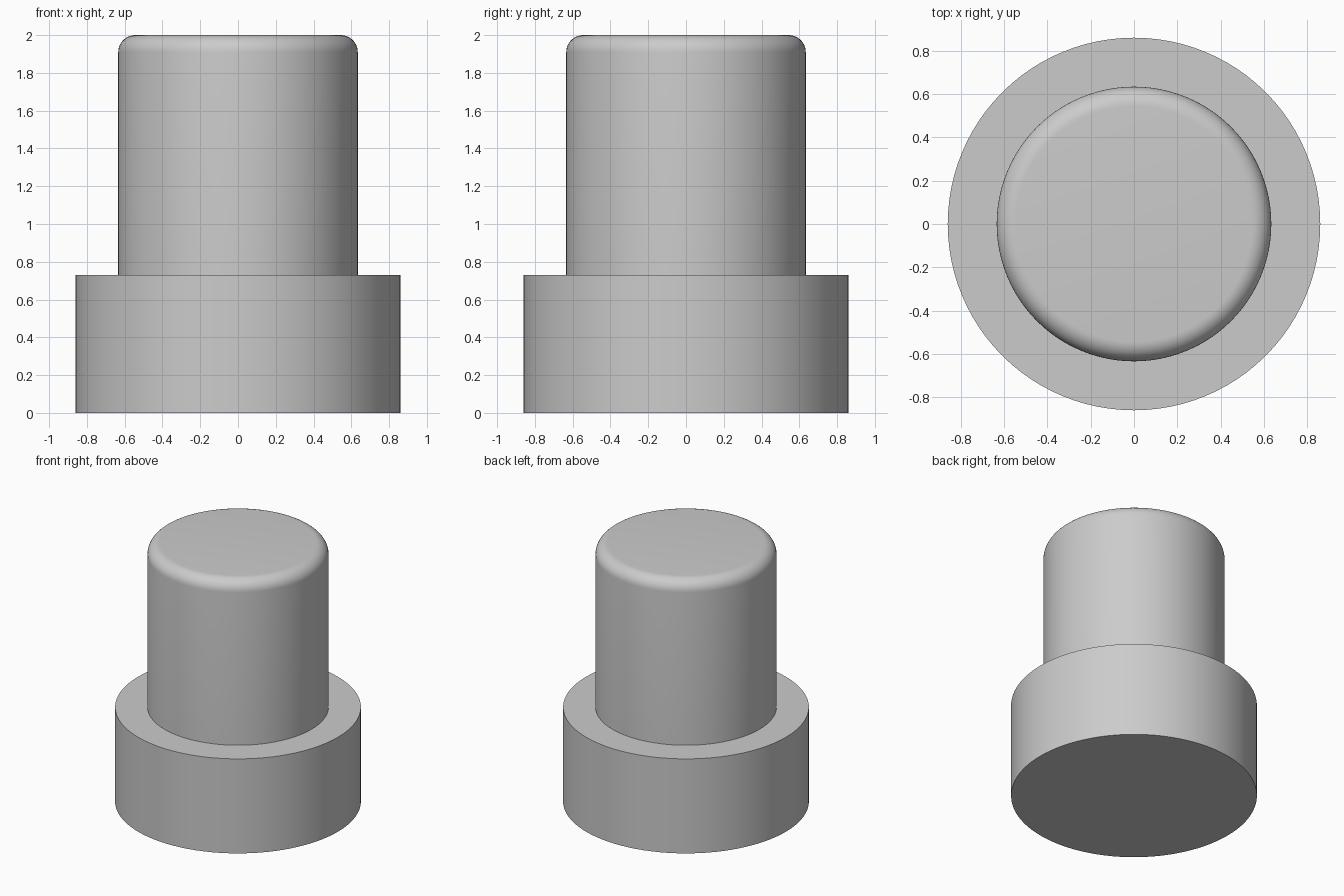
import bpy
import math

cube = bpy.data.objects.get("Cube")
if cube:
    bpy.data.objects.remove(cube, do_unlink=True)

BASE_R, BASE_H = 0.86, 0.73
STEM_R, TOP, ROUND = 0.634, 2.0, 0.09
SIDES = 96

grey = bpy.data.materials.new("light_grey")
grey.use_nodes = True
colour = (0.6, 0.6, 0.6, 1)
grey.diffuse_color = colour
grey.node_tree.nodes["Principled BSDF"].inputs["Base Color"].default_value = colour


def lathe(name, profile):
    """Revolve a (radius, z) profile around z; the ends become flat caps."""
    verts, faces = [], []
    for r, z in profile:
        for i in range(SIDES):
            a = math.tau * i / SIDES
            verts.append((r * math.cos(a), r * math.sin(a), z))
    for k in range(len(profile) - 1):
        for i in range(SIDES):
            j = (i + 1) % SIDES
            lo, hi = k * SIDES, (k + 1) * SIDES
            faces.append((lo + i, lo + j, hi + j, hi + i))
    last = (len(profile) - 1) * SIDES
    faces.append(tuple(reversed(range(SIDES))))
    faces.append(tuple(range(last, last + SIDES)))
    mesh = bpy.data.meshes.new(name)
    mesh.from_pydata(verts, [], faces)
    mesh.materials.append(grey)
    obj = bpy.data.objects.new(name, mesh)
    bpy.context.collection.objects.link(obj)
    bpy.ops.object.select_all(action="DESELECT")
    obj.select_set(True)
    bpy.context.view_layer.objects.active = obj
    bpy.ops.object.shade_smooth_by_angle(angle=math.radians(30))
    return obj


# One stepped body: wide collar, narrower stem, rounded top edge
STEPS = 10
rounded = []
for s in range(STEPS + 1):
    a = math.pi / 2 * s / STEPS
    rounded.append((STEM_R - ROUND + ROUND * math.cos(a),
                    TOP - ROUND + ROUND * math.sin(a)))

lathe("stepped_plug", [(BASE_R, 0), (BASE_R, BASE_H), (STEM_R, BASE_H)] + rounded)
